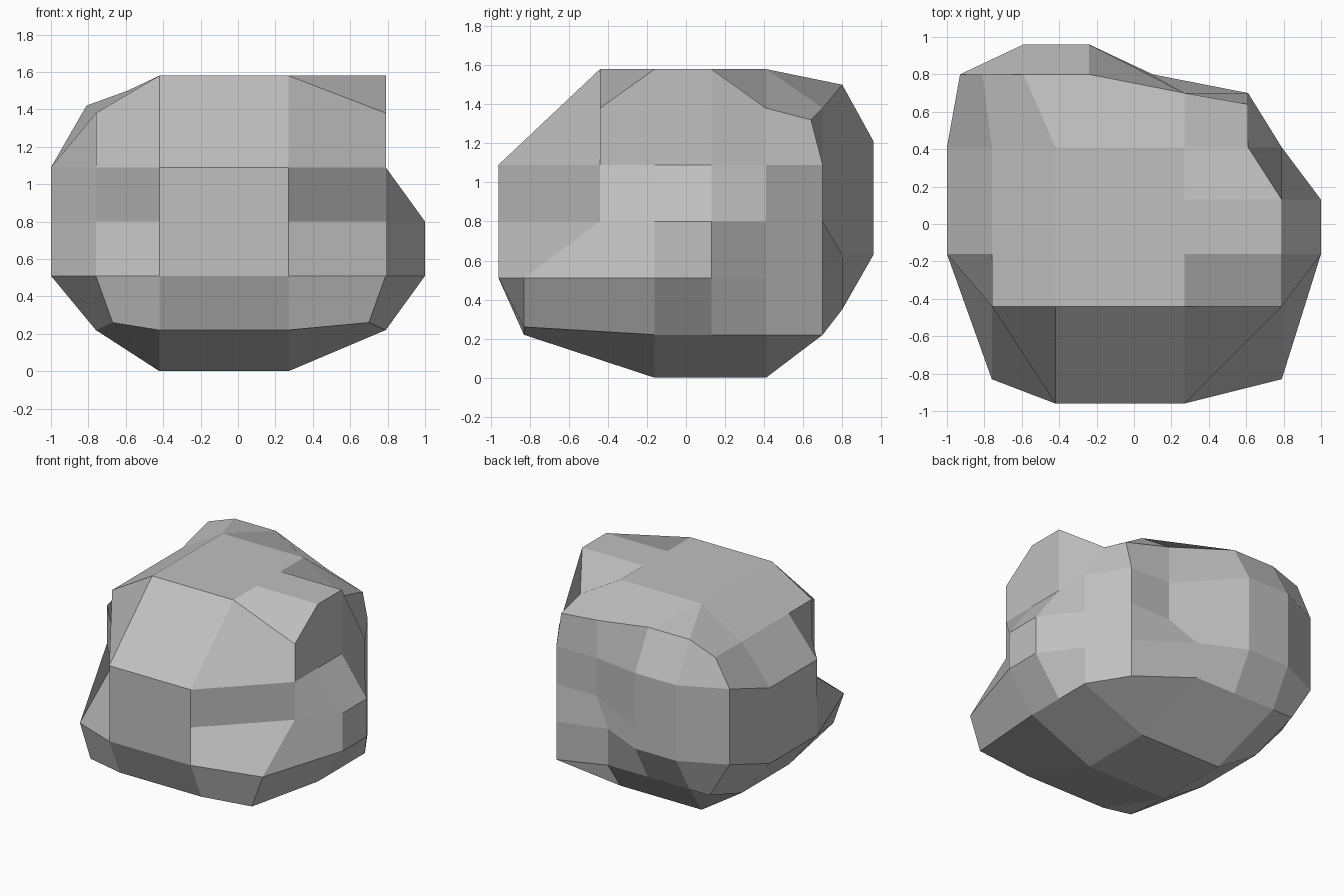
import bpy
import bmesh

# Remove the default cube only
cube = bpy.data.objects.get("Cube")
if cube:
    bpy.data.objects.remove(cube, do_unlink=True)

# One flat stone colour
stone = bpy.data.materials.new("stone grey")
stone.use_nodes = True
grey = (0.53, 0.53, 0.53, 1)
stone.diffuse_color = grey
stone.node_tree.nodes["Principled BSDF"].inputs["Base Color"].default_value = grey

# Columns running around the boulder, counterclockwise from the front
COLUMNS = ("front_a front_b front_corner_left left_a left_b left_c "
           "back_corner_left back_a back_b back_c back_corner_right "
           "right_a right_b front_corner_right").split()


def level(height, below=None, **moved):
    """Outline at one height: columns keep their place unless moved."""
    ring = {}
    for name in COLUMNS:
        point = moved.get(name) or below[name][:2]
        ring[name] = tuple(point) if len(point) == 3 else (*point, height)
    return ring


# Widest outline, where the foot turns into the sides
belt = level(
    0.51,
    front_a=(-0.42, -0.96), front_b=(0.27, -0.96),
    front_corner_left=(0.79, -0.83),
    left_a=(1, -0.16), left_b=(1, 0.13), left_c=(0.79, 0.41),
    back_corner_left=(0.61, 0.7),
    back_a=(0.1, 0.8, 0.63), back_b=(-0.24, 0.96, 0.63),
    back_c=(-0.59, 0.96, 0.63), back_corner_right=(-0.93, 0.8, 0.63),
    right_a=(-1, 0.41), right_b=(-1, -0.16),
    front_corner_right=(-0.76, -0.83))

# Undercut foot
foot = level(
    0.22, belt,
    front_a=(-0.42, -0.83), front_b=(0.27, -0.83),
    front_corner_left=(0.7, -0.83, 0.26),
    left_a=(0.79, -0.16), left_b=(0.79, 0.13),
    back_a=(0.1, 0.8, 0.35), back_b=(-0.24, 0.8, 0.35),
    back_c=(-0.59, 0.8, 0.35), back_corner_right=(-0.76, 0.8, 0.35),
    right_a=(-0.76, 0.41), right_b=(-0.76, -0.16),
    front_corner_right=(-0.67, -0.83, 0.26))

# Front corners step back above the ledges
ledge = level(
    0.8, belt,
    front_corner_left=(0.79, -0.44), front_corner_right=(-0.76, -0.44),
    back_a=(0.27, 0.7))

# Side bulge ends below the shoulder
shoulder = level(
    1.09, ledge,
    left_a=(0.79, -0.16), left_b=(0.79, 0.13),
    back_b=(-0.24, 0.96, 1.21), back_c=(-0.59, 0.96, 1.21),
    back_corner_right=(-0.93, 0.8, 1.21))

# Bevelled crown
TOP = 1.58
crown = level(
    1.38, shoulder,
    front_a=(-0.42, -0.44, TOP), front_b=(0.27, -0.44, TOP),
    left_a=(0.79, -0.16, TOP), left_b=(0.79, 0.13, TOP),
    left_c=(0.61, 0.41), back_corner_left=(0.61, 0.64, 1.32),
    back_b=(-0.24, 0.8, 1.5), back_c=(-0.59, 0.8, 1.5),
    back_corner_right=(-0.81, 0.8, 1.42),
    right_a=(-0.76, 0.41), right_b=(-0.76, -0.16))


def flat_end(height, front_y, side_rows):
    """Small flat outline that the columns gather into."""
    x_right, x_left, back_y = -0.42, 0.27, 0.41
    front_right, front_left = (x_right, front_y), (x_left, front_y)
    back_right, back_left = (x_right, back_y), (x_left, back_y)
    return level(
        height,
        front_a=front_right, front_b=front_left,
        front_corner_left=front_left,
        left_a=(x_left, side_rows[0]), left_b=(x_left, side_rows[1]),
        left_c=back_left, back_corner_left=back_left, back_a=back_left,
        back_b=back_right, back_c=back_right,
        back_corner_right=back_right, right_a=back_right,
        right_b=(x_right, side_rows[0]), front_corner_right=front_right)


floor = flat_end(0, -0.16, (-0.16, 0.41))
cap = flat_end(TOP, -0.44, (-0.16, 0.13))

# Skin the levels; columns that meet share one vertex
bm = bmesh.new()
shared = {}


def add_face(points):
    corners = []
    for point in points:
        if point not in shared:
            shared[point] = bm.verts.new(point)
        if shared[point] not in corners:
            corners.append(shared[point])
    if len(corners) > 2:
        bm.faces.new(corners)


def skin(low, high, wide_corners=()):
    """Quads between two levels; a wide corner becomes a single face."""
    for i, here in enumerate(COLUMNS):
        if here in wide_corners:
            continue
        names = [here, COLUMNS[(i + 1) % len(COLUMNS)]]
        start = 1
        if names[1] in wide_corners:
            start = int(names[1] in ("back_corner_left", "front_corner_right"))
            names.append(COLUMNS[(i + 2) % len(COLUMNS)])
        loop = [low[n] for n in names] + [high[n] for n in reversed(names)]
        if low is floor:
            # Count from the outer edge so the fold starts there
            loop = [high[n] for n in names] + [low[n] for n in reversed(names)]
        add_face(loop[start:] + loop[:start])


BACK_CORNERS = ("back_corner_left", "back_corner_right")
FRONT_CORNERS = ("front_corner_left", "front_corner_right")
skin(floor, foot, BACK_CORNERS + FRONT_CORNERS)
for low, high in ((foot, belt), (belt, ledge), (ledge, shoulder),
                  (shoulder, crown)):
    skin(low, high)
skin(crown, cap, BACK_CORNERS)
add_face([floor[name] for name in reversed(COLUMNS)])
add_face([cap[name] for name in COLUMNS])
bmesh.ops.recalc_face_normals(bm, faces=bm.faces)

mesh = bpy.data.meshes.new("boulder")
bm.to_mesh(mesh)
bm.free()
mesh.materials.append(stone)
boulder = bpy.data.objects.new("boulder", mesh)
bpy.context.collection.objects.link(boulder)
